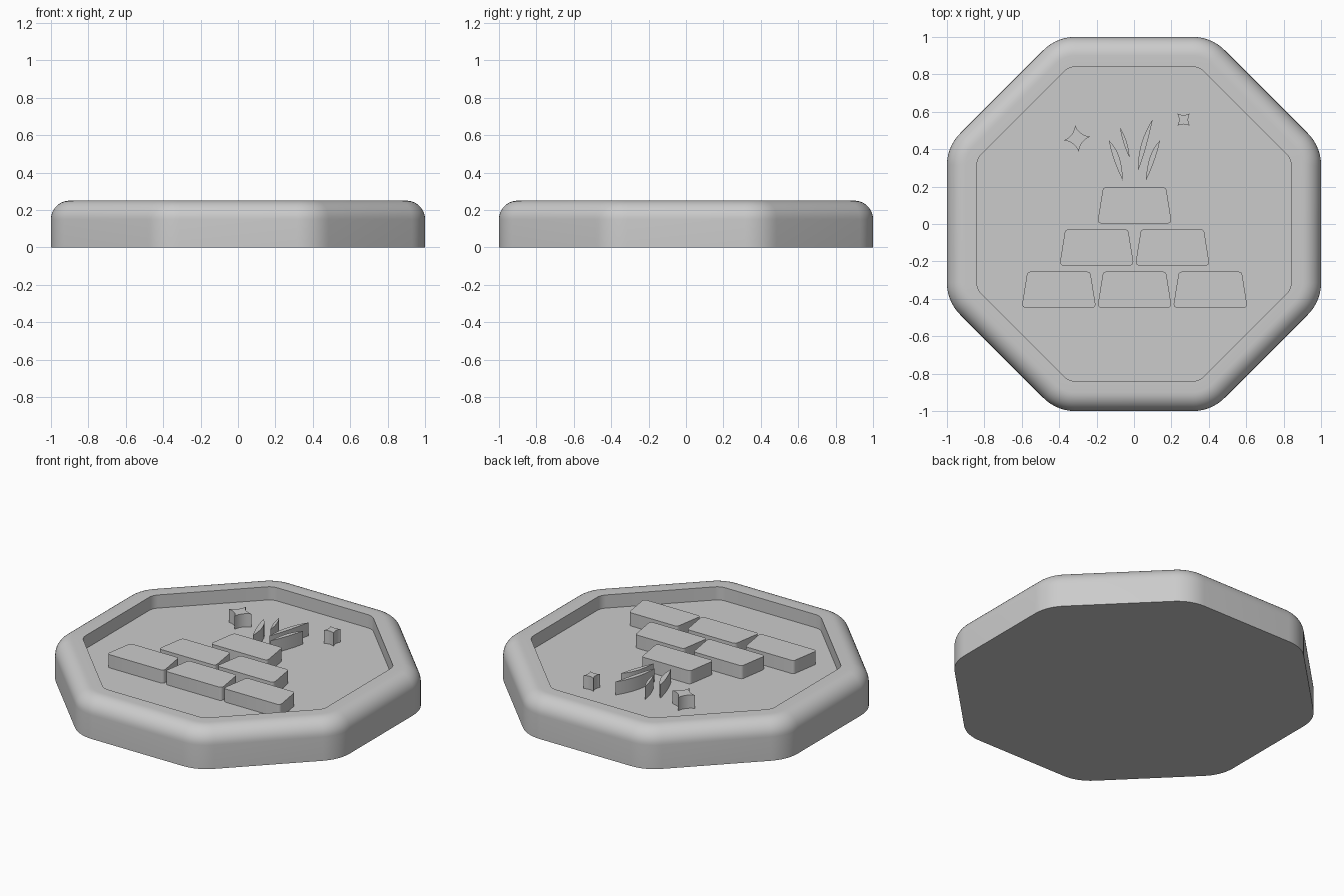
import bpy, bmesh, math
from mathutils import Vector

if "Cube" in bpy.data.objects:
    bpy.data.objects.remove(bpy.data.objects["Cube"])

HEIGHT, FLOOR, SINK = 0.25, 0.167, 0.004

grey = bpy.data.materials.new("stone grey")
grey.diffuse_color = (0.6, 0.6, 0.6, 1)
grey.use_nodes = True
grey.node_tree.nodes["Principled BSDF"].inputs["Base Color"].default_value = grey.diffuse_color


def fillet(corners, radius, steps):
    """Round every corner of a convex counter-clockwise outline."""
    out = []
    pts = [Vector(c) for c in corners]
    for i, p in enumerate(pts):
        a = (pts[i - 1] - p).normalized()
        b = (pts[(i + 1) % len(pts)] - p).normalized()
        half = a.angle(b) / 2
        centre = p + (a + b).normalized() * radius / math.sin(half)
        start = p + a * radius / math.tan(half) - centre
        sweep = math.pi - 2 * half
        for k in range(steps + 1):
            t = sweep * k / steps
            c, s = math.cos(t), math.sin(t)
            out.append(centre + Vector((start.x * c - start.y * s,
                                        start.x * s + start.y * c)))
    return out


def curve(a, ctrl, b, steps):
    """Quadratic curve from a towards b, without its last point."""
    a, ctrl, b = Vector(a), Vector(ctrl), Vector(b)
    return [a * (1 - t) ** 2 + ctrl * 2 * t * (1 - t) + b * t * t
            for t in (k / steps for k in range(steps))]


def loft(name, rings):
    """Skin a stack of (outline, z) rings and cap both ends."""
    bm = bmesh.new()
    loops = [[bm.verts.new((p[0], p[1], z)) for p in ring] for ring, z in rings]
    for low, high in zip(loops, loops[1:]):
        n = len(low)
        for i in range(n):
            j = (i + 1) % n
            bm.faces.new((low[i], low[j], high[j], high[i]))
    bm.faces.new(loops[0][::-1])
    bm.faces.new(loops[-1])
    bmesh.ops.recalc_face_normals(bm, faces=bm.faces)
    mesh = bpy.data.meshes.new(name)
    bm.to_mesh(mesh)
    bm.free()
    mesh.materials.append(grey)
    obj = bpy.data.objects.new(name, mesh)
    bpy.context.collection.objects.link(obj)
    bpy.ops.object.select_all(action='DESELECT')
    obj.select_set(True)
    bpy.context.view_layer.objects.active = obj
    bpy.ops.object.shade_smooth_by_angle(angle=math.radians(30))
    return obj


def raised(name, outline):
    """Relief shape standing on the tray floor, level with the rim."""
    return loft(name, [(outline, FLOOR - SINK), (outline, HEIGHT)])


def octagon(inset):
    r = (1 - inset) / math.cos(math.pi / 8)
    corners = [(r * math.cos(a), r * math.sin(a))
               for a in (math.pi / 8 + k * math.pi / 4 for k in range(8))]
    return fillet(corners, 0.24 - inset, 8)


# Octagonal tray: wall, rounded top edge, flat rim, recessed floor
EDGE = 0.1
rings = [(octagon(0), 0)]
for k in range(11):
    t = k / 10 * math.pi / 2
    rings.append((octagon(EDGE * (1 - math.cos(t))),
                  HEIGHT - EDGE * (1 - math.sin(t))))
rings += [(octagon(0.16), HEIGHT), (octagon(0.16), FLOOR)]
loft("tray", rings)

# Pyramid of tapered bars: three, two, one
for row, (count, y) in enumerate(((3, -0.448), (2, -0.222), (1, 0.003))):
    for k in range(count):
        x = 0.003 + 0.405 * (k - (count - 1) / 2)
        bar = [(x - 0.199, y), (x + 0.199, y),
               (x + 0.168, y + 0.193), (x - 0.168, y + 0.193)]
        raised(f"bar_{row + 1}_{k + 1}", fillet(bar, 0.018, 4))

# Curved blades: base, right bulge, tip, left bulge
blades = [
    ((-0.06, 0.233), (-0.062, 0.38), (-0.134, 0.447), (-0.118, 0.35)),
    ((-0.024, 0.356), (-0.030, 0.445), (-0.075, 0.516), (-0.062, 0.43)),
    ((0.021, 0.285), (0.060, 0.375), (0.100, 0.560), (0.018, 0.435)),
    ((0.064, 0.233), (0.118, 0.345), (0.139, 0.447), (0.070, 0.380)),
]
for i, (base, right, tip, left) in enumerate(blades):
    raised(f"blade_{i + 1}", curve(base, right, tip, 8) + curve(tip, left, base, 8))

# Four-pointed sparkles with hollow sides
for i, (x, y, r, inner, turn) in enumerate(((-0.305, 0.457, 0.072, 0.020, 8),
                                            (0.265, 0.558, 0.047, 0.016, 45))):
    def polar(radius, deg):
        a = math.radians(deg + turn)
        return (x + radius * math.cos(a), y + radius * math.sin(a))
    star = []
    for k in range(4):
        star += curve(polar(r, 90 * k), polar(inner, 90 * k + 45),
                      polar(r, 90 * k + 90), 8)
    raised(f"sparkle_{i + 1}", star)
